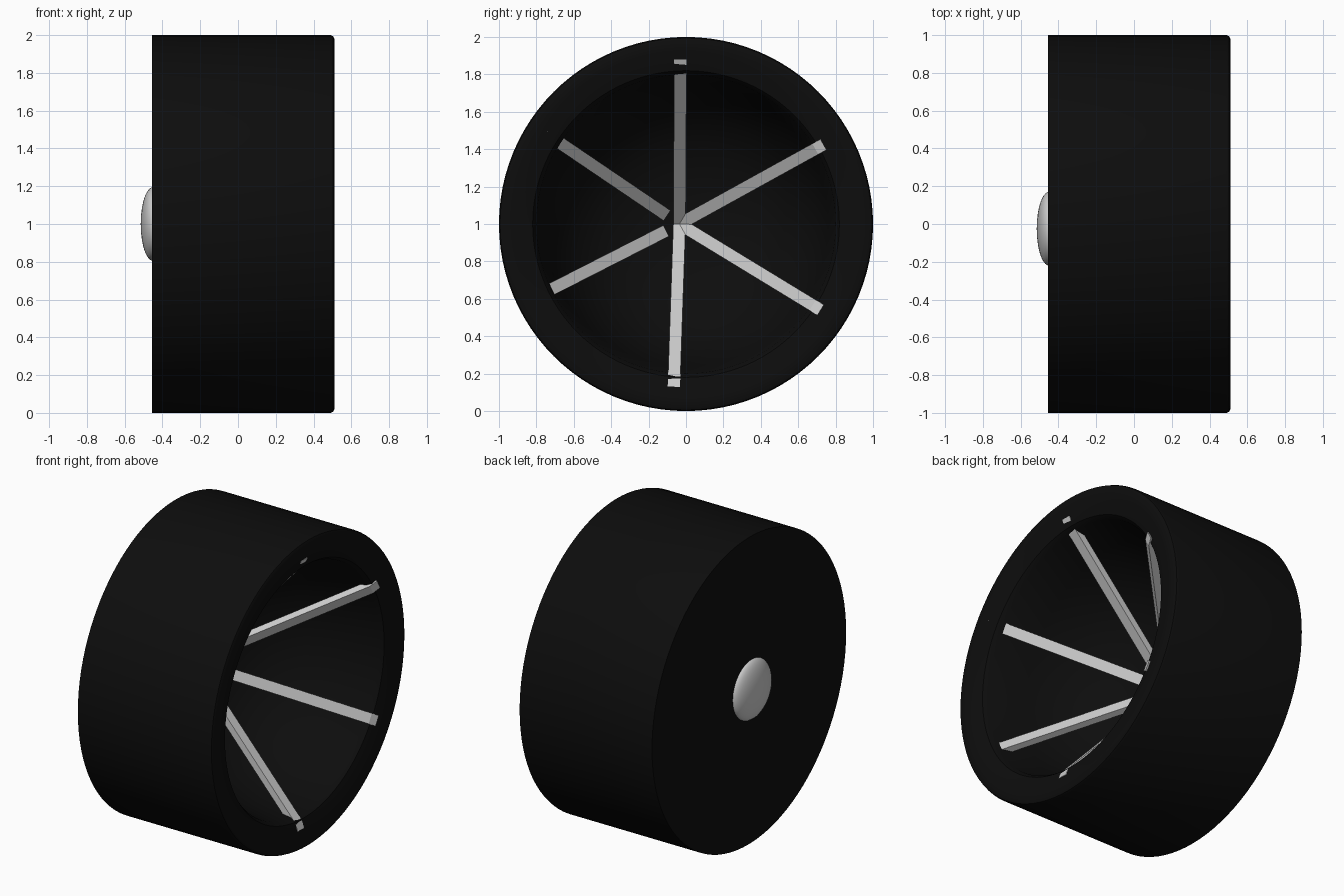
import bpy, bmesh, math
from mathutils import Vector, Matrix

if "Cube" in bpy.data.objects:
    bpy.data.objects.remove(bpy.data.objects["Cube"])

black = bpy.data.materials.new("rubber_black")
black.diffuse_color = (0.004, 0.004, 0.004, 1)
black.use_nodes = True
black.node_tree.nodes["Principled BSDF"].inputs["Base Color"].default_value = black.diffuse_color


def finish(bm, name, mat=None, smooth=True):
    bmesh.ops.recalc_face_normals(bm, faces=bm.faces)
    me = bpy.data.meshes.new(name)
    bm.to_mesh(me)
    bm.free()
    ob = bpy.data.objects.new(name, me)
    bpy.context.collection.objects.link(ob)
    if mat:
        me.materials.append(mat)
    if smooth:
        bpy.ops.object.select_all(action='DESELECT')
        ob.select_set(True)
        bpy.context.view_layer.objects.active = ob
        bpy.ops.object.shade_smooth_by_angle(angle=math.radians(35))
    return ob


def lathe_x(name, profile, center, steps, mat=None):
    """Spin an (x, radius) profile round an axis parallel to x."""
    bm = bmesh.new()
    vs = [bm.verts.new((x, center[0], center[1] + r)) for x, r in profile]
    edges = [bm.edges.new(p) for p in zip(vs, vs[1:])]
    bmesh.ops.spin(bm, geom=vs + edges, cent=(0, *center), axis=(1, 0, 0),
                   angle=math.tau, steps=steps, use_duplicate=False)
    bmesh.ops.remove_doubles(bm, verts=bm.verts, dist=1e-4)
    return finish(bm, name, mat)


def spoke(name, start, end, width=0.066, depth=0.06):
    """Square bar sloping from the hub up to the rim, flattening at its tip."""
    direction = Vector((0, end[0] - start[0], end[1] - start[1]))
    length = direction.length
    radial = direction.normalized()
    side = radial.cross(Vector((1, 0, 0)))
    base = Vector((0, *start))
    inset = math.hypot(start[0] - HUB[0], start[1] - HUB[1])
    # (distance along the spoke, x of its outer face)
    path = [(0, -0.28 + 0.93 * inset), (length - 0.05, 0.48), (length, 0.50)]
    bm = bmesh.new()
    rings = []
    for d, x in path:
        c = base + radial * d
        rings.append([bm.verts.new(c + side * (s * width / 2) + Vector((x - k * depth, 0, 0)))
                      for s, k in ((-1, 0), (1, 0), (1, 1), (-1, 1))])
    for a, b in zip(rings, rings[1:]):
        for i in range(4):
            j = (i + 1) % 4
            bm.faces.new((a[i], a[j], b[j], b[i]))
    bm.faces.new(rings[0])
    bm.faces.new(rings[-1])
    return finish(bm, name, smooth=False)


# Tyre drum: closed back, rounded outer lip, bowl-shaped hollow on the right
tyre_profile = [(-0.455, 0), (-0.455, 1.0), (0.49, 1.0), (0.504, 0.994), (0.51, 0.98),
                (0.51, 0.93), (0.48, 0.82), (0.45, 0.80), (0.20, 0.76), (0.0, 0.69),
                (-0.16, 0.58), (-0.28, 0.42), (-0.34, 0.22), (-0.36, 0)]
lathe_x("tyre", tyre_profile, (0, 1), 96, black)

# Domed cap on the back, slightly off centre
cap_profile = [(-0.45 - 0.065 * math.sin(t * math.pi / 20), 0.195 * math.cos(t * math.pi / 20))
               for t in range(11)]
lathe_x("axle_cap", [(-0.45, 0)] + cap_profile, (-0.025, 1), 48)

# Six spokes fanning from the hub to the rim
HUB = (-0.035, 1.0)
tips = [(-0.03, 1.88), (0.735, 1.425), (0.72, 0.54), (-0.065, 0.13), (-0.81, 0.605), (-0.75, 1.485)]
for i, tip in enumerate(tips):
    inset = 0.08 if i >= 4 else 0.0
    d = Vector((tip[0] - HUB[0], tip[1] - HUB[1])).normalized()
    spoke(f"spoke_{i + 1}", (HUB[0] + d.x * inset, HUB[1] + d.y * inset), tip)
